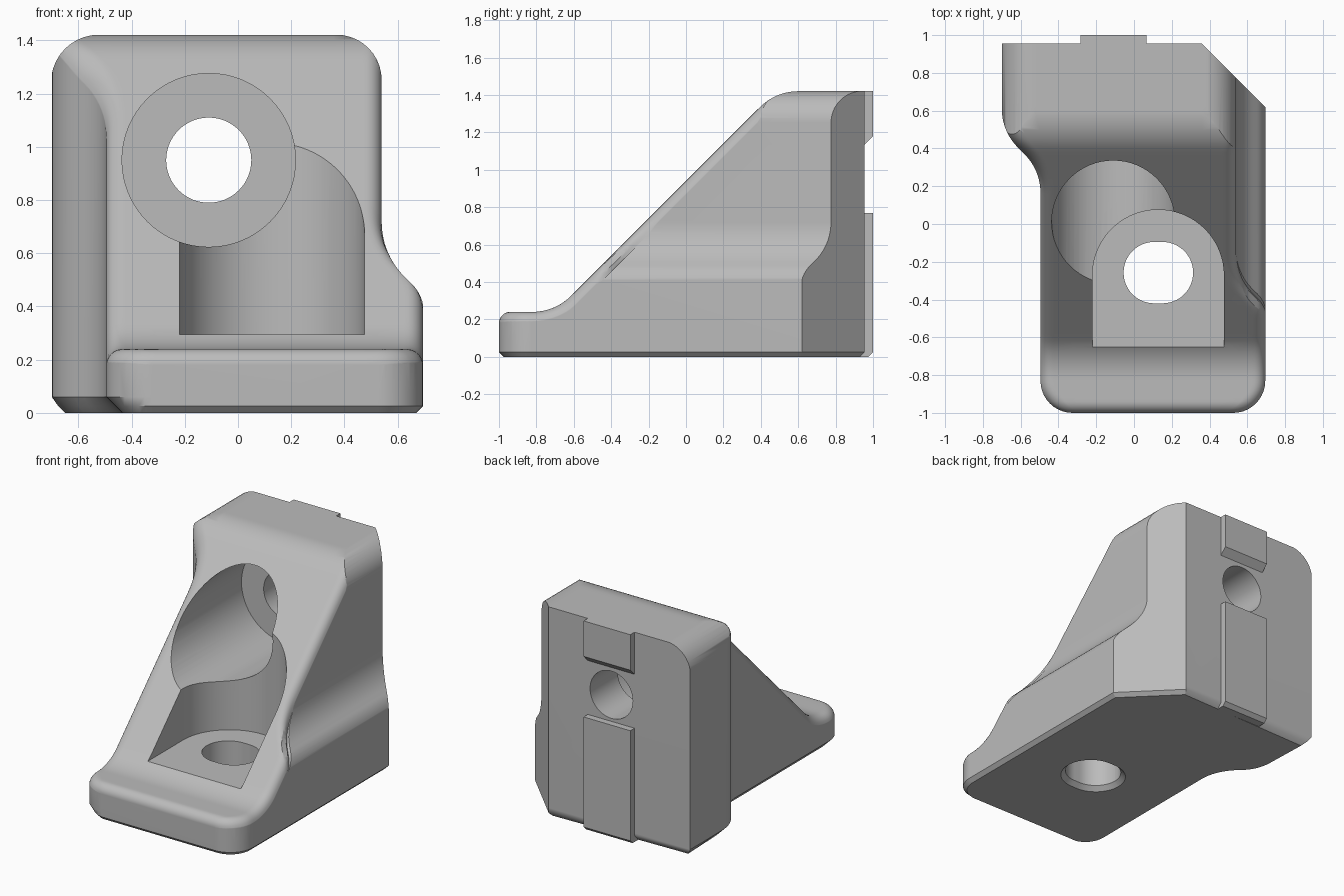
import bpy, bmesh, math
from mathutils import Vector

if "Cube" in bpy.data.objects:
    bpy.data.objects.remove(bpy.data.objects["Cube"], do_unlink=True)

grey = bpy.data.materials.new("light_grey")
grey.use_nodes = True
COLOR = (0.5, 0.5, 0.5, 1)
grey.diffuse_color = COLOR
grey.node_tree.nodes["Principled BSDF"].inputs["Base Color"].default_value = COLOR


def rounded(corners, steps=10):
    """2D outline from (a, b, radius) corners."""
    out = []
    pts = [Vector(c[:2]) for c in corners]
    for i, p in enumerate(pts):
        r = corners[i][2] if len(corners[i]) > 2 else 0
        if not r:
            out.append(p)
            continue
        u = (pts[i - 1] - p).normalized()
        v = (pts[(i + 1) % len(pts)] - p).normalized()
        ang = u.angle(v)
        t = r / math.tan(ang / 2)
        c = p + (u + v).normalized() * (r / math.sin(ang / 2))
        a, b, phi = p + u * t - c, p + v * t - c, math.pi - ang
        for k in range(steps + 1):
            f = k / steps
            out.append(c + (a * math.sin((1 - f) * phi) + b * math.sin(f * phi)) / math.sin(phi))
    return out


def inset(outline, amount):
    """Shrink a counter-clockwise outline; amount is a function of the outward normal."""
    out = []
    for i, p in enumerate(outline):
        e1 = (p - outline[i - 1]).normalized()
        e2 = (outline[(i + 1) % len(outline)] - p).normalized()
        n1, n2 = Vector((e1.y, -e1.x)), Vector((e2.y, -e2.x))
        miter = (n1 + n2) / (1 + n1.dot(n2))
        out.append(p - miter * amount((n1 + n2).normalized()))
    return out


def loft(name, rings):
    """Closed solid through rings with equal point counts."""
    bm = bmesh.new()
    rows = [[bm.verts.new(p) for p in ring] for ring in rings]
    n = len(rows[0])
    for a, b in zip(rows, rows[1:]):
        for i in range(n):
            j = (i + 1) % n
            bm.faces.new((a[i], a[j], b[j], b[i]))
    bm.faces.new(rows[0])
    bm.faces.new(rows[-1])
    bmesh.ops.recalc_face_normals(bm, faces=bm.faces)
    mesh = bpy.data.meshes.new(name)
    bm.to_mesh(mesh)
    bm.free()
    ob = bpy.data.objects.new(name, mesh)
    bpy.context.collection.objects.link(ob)
    return ob


def along_z(name, layers):
    return loft(name, [[(p.x, p.y, z) for p in o] for z, o in layers])


def along_y(name, outline, y0, y1):
    return loft(name, [[(p.x, y, p.y) for p in outline] for y in (y0, y1)])


def lookup(table, a):
    if a <= table[0][0]:
        return table[0][1]
    for (a0, b0), (a1, b1) in zip(table, table[1:]):
        if a <= a1:
            return b0 + (b1 - b0) * (a - a0) / (a1 - a0)
    return table[-1][1]


# Walls: plan outline with a chamfered foot, wider on the right-hand side
plan = rounded([(-0.495, -1, 0.17), (0.695, -1, 0.17), (0.695, 0.62), (0.36, 0.955),
                (-0.7, 0.955), (-0.7, 0.49, 0.29), (-0.495, 0.285, 0.29)])


def foot(z):
    return inset(plan, lambda n: max(0, 0.025 + 0.035 * max(0, -n.x) - z))


body = along_z("bracket_body", [(z, foot(z)) for z in (0, 0.025, 0.06, 1.6)])

# Front silhouette with rounded shoulders and stepped flank
front = rounded([(-0.703, -0.2), (0.7, -0.2), (0.7, 0.44, 0.16), (0.54, 0.595, 0.29),
                 (0.54, 1.4215, 0.17), (-0.703, 1.4215, 0.18)])
front_cut = along_y("front_cut", front, -1.3, 1.3)

# Sloping top sheet whose edges roll over into the walls
R = 0.06
ramp = [(p.x, p.y) for p in rounded([(-2, 0.24), (-0.7, 0.24, 0.29), (0.48, 1.42, 0.29), (2, 1.42)])]
left_wall = sorted((p.y, p.x) for p in plan if p.x < -0.3)
right_wall = sorted((p.y, p.x) for p in plan if p.x > 0.4 and p.y < 0.6)
flank = sorted((p.y, p.x) for p in front if p.x > 0.3 and 0 < p.y < 1.26)


def x_range(y):
    z = lookup(ramp, y)
    return lookup(left_wall, y), min(lookup(right_wall, y), lookup(flank, z - R))


ys = [-1 + R * (1 - math.cos(k * math.pi / 14)) for k in range(8)]
ys += [-1 + R + 0.02 * k for k in range(1, 104)]
spans = [x_range(y) for y in ys]
rim = [Vector((s[0], y)) for s, y in zip(spans, ys)][::-1]
rim += [Vector((s[1], y)) for s, y in zip(spans, ys)]


def rim_distance(p):
    best = 9
    for a, b in zip(rim, rim[1:]):
        if abs(a.y - p.y) > 0.2:
            continue
        ab = b - a
        f = min(1, max(0, (p - a).dot(ab) / max(ab.length_squared, 1e-12)))
        best = min(best, (a + ab * f - p).length)
    return best


def sheet_z(x, y, on_rim):
    d = 0 if on_rim else min(R, rim_distance(Vector((x, y))))
    steep = (lookup(ramp, y + 0.005) - lookup(ramp, y - 0.005)) / 0.01
    drop = R - math.sqrt(max(0, R * R - (R - d) ** 2))
    return lookup(ramp, y) - drop * math.hypot(1, steep)


offsets = [1.5 * R * (1 - math.cos(k * math.pi / 16)) for k in range(1, 9)] + [3 * R]
rings = []
for y, (xl, xr) in zip(ys, spans):
    xs = [-1, xl - 0.003] + [xl + o for o in offsets]
    xs += [xr - o for o in reversed(offsets)] + [xr + 0.003, 1]
    last = len(xs) - 2
    ring = [(x, y, sheet_z(x, y, i < 2 or i >= last)) for i, x in enumerate(xs)]
    rings.append(ring + [(1, y, -0.5), (-1, y, -0.5)])
rings.insert(0, [(x, -1.1, z) for x, y, z in rings[0]])
slope_cut = loft("slope_cut", rings)


# Bolt pockets and holes
def circle(cx, cz, r, n=64):
    return [Vector((cx + r * math.cos(k * math.tau / n), cz + r * math.sin(k * math.tau / n)))
            for k in range(n)]


bore = along_y("rear_bolt_pocket", circle(-0.11, 0.95, 0.326), -1.3, 0.66)
rear_hole = along_y("rear_bolt_hole", circle(-0.11, 0.95, 0.16), 0.5, 1.3)
well_outline = rounded([(-0.22, -1.2), (0.476, -1.2), (0.476, 0.075, 0.347), (-0.22, 0.075, 0.347)], 28)
well = along_z("floor_bolt_pocket", [(0.295, well_outline), (1.7, well_outline)])
slot = rounded([(x, y, 0.162) for x, y in
                ((-0.055, -0.42), (0.313, -0.42), (0.313, -0.095), (-0.055, -0.095))], 14)
flare = inset(slot, lambda n: -0.04)
floor_hole = along_z("floor_bolt_hole", [(-0.01, flare), (0.03, slot), (0.5, slot)])

cuts = [(front_cut, 'INTERSECT'), (slope_cut, 'INTERSECT')]
cuts += [(c, 'DIFFERENCE') for c in (bore, well, rear_hole, floor_hole)]
for cutter, op in cuts:
    cutter.hide_render = True
    mod = body.modifiers.new(cutter.name, 'BOOLEAN')
    mod.object, mod.operation, mod.solver = cutter, op, 'EXACT'
bpy.context.view_layer.update()
deps = bpy.context.evaluated_depsgraph_get()
result = bpy.data.meshes.new_from_object(body.evaluated_get(deps))
body.modifiers.clear()
body.data = result
for cutter, op in cuts:
    bpy.data.objects.remove(cutter, do_unlink=True)


# Locating keys on the back
def key(name, profile):
    return loft(name, [[(x, y, z) for y, z in profile] for x in (-0.283, 0.067)])


upper_key = key("upper_key", [(0.94, 1.12), (1, 1.18), (1, 1.42), (0.94, 1.42)])
lower_key = key("lower_key", [(0.92, 0), (0.975, 0), (1, 0.025), (1, 0.77), (0.92, 0.77)])

# Finish
bpy.ops.object.select_all(action='DESELECT')
for ob in (body, upper_key, lower_key):
    ob.data.materials.clear()
    ob.data.materials.append(grey)
    for face in ob.data.polygons:
        face.material_index = 0
    ob.select_set(True)
bpy.context.view_layer.objects.active = body
bpy.ops.object.shade_smooth_by_angle(angle=math.radians(30))
body.modifiers.new("even_shading", 'WEIGHTED_NORMAL').keep_sharp = True
